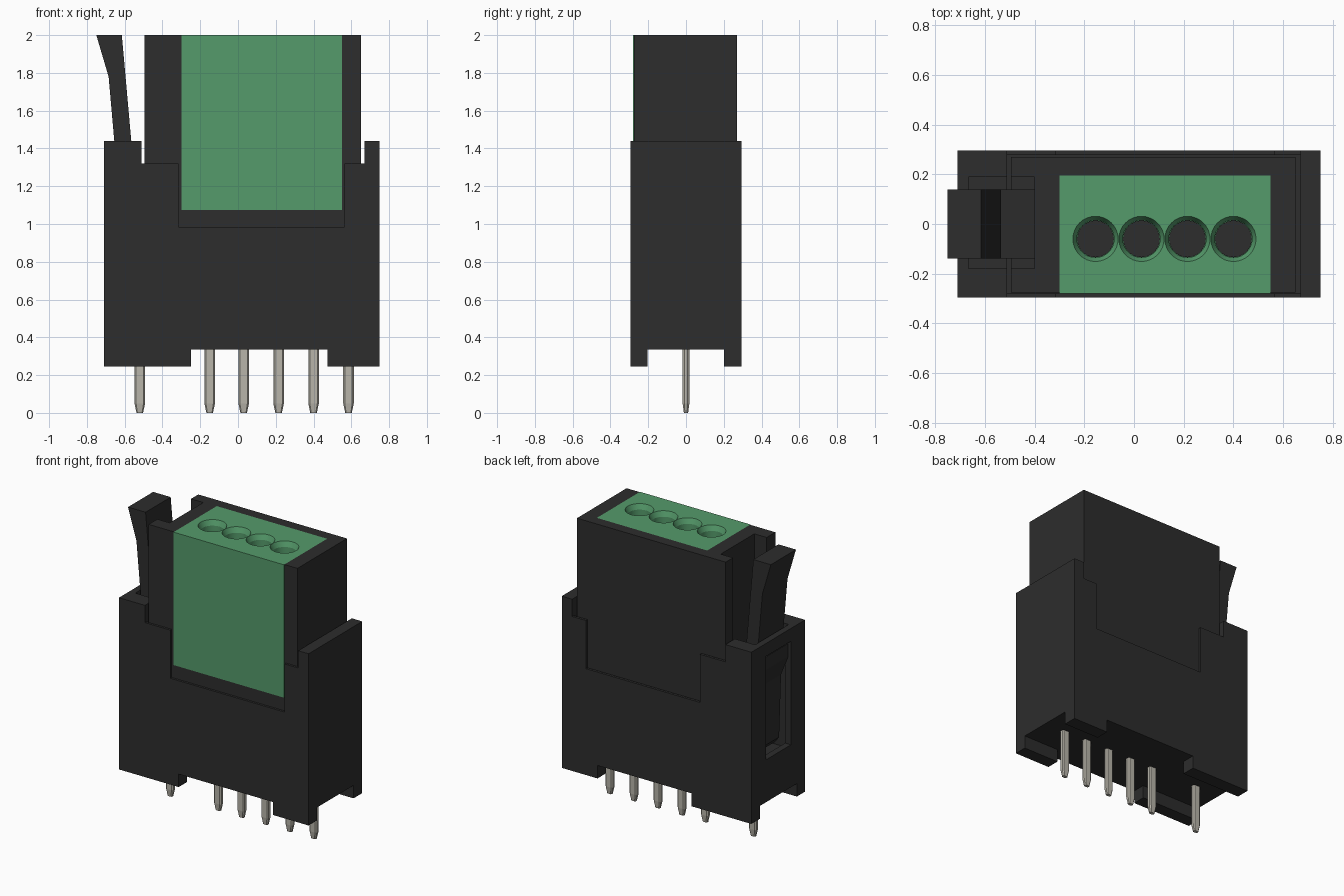
import bpy, bmesh, math
from mathutils import Matrix

cube = bpy.data.objects.get("Cube")
if cube:
    bpy.data.objects.remove(cube, do_unlink=True)


def material(name, rgb):
    m = bpy.data.materials.new(name)
    m.use_nodes = True
    m.diffuse_color = (*rgb, 1)
    bsdf = next(n for n in m.node_tree.nodes if n.type == 'BSDF_PRINCIPLED')
    bsdf.inputs["Base Color"].default_value = (*rgb, 1)
    bsdf.inputs["Roughness"].default_value = 0.6
    return m


BLACK = material("black plastic", (0.026, 0.026, 0.026))
GREEN = material("green plastic", (0.091, 0.328, 0.147))
METAL = material("pin metal", (0.48, 0.46, 0.40))


def finish(name, bm, mat):
    bmesh.ops.recalc_face_normals(bm, faces=bm.faces)
    me = bpy.data.meshes.new(name)
    bm.to_mesh(me)
    bm.free()
    me.materials.append(mat)
    ob = bpy.data.objects.new(name, me)
    bpy.context.collection.objects.link(ob)
    return ob


def loft(name, rings, mat):
    """Closed solid through matching rings of 3D points."""
    bm = bmesh.new()
    vs = [[bm.verts.new(p) for p in r] for r in rings]
    n = len(rings[0])
    bm.faces.new(vs[0])
    bm.faces.new(vs[-1])
    for a, b in zip(vs, vs[1:]):
        for i in range(n):
            j = (i + 1) % n
            bm.faces.new((a[i], a[j], b[j], b[i]))
    return finish(name, bm, mat)


def extrude_y(name, profile, y0, y1, mat):
    return loft(name, [[(x, y, z) for x, z in profile] for y in (y0, y1)], mat)


def box(name, x0, x1, y0, y1, z0, z1, mat=BLACK):
    return extrude_y(name, [(x0, z0), (x1, z0), (x1, z1), (x0, z1)], y0, y1, mat)


def circle(cx, cy, z, r, n=32):
    return [(cx + r * math.cos(2 * math.pi * i / n),
             cy + r * math.sin(2 * math.pi * i / n), z) for i in range(n)]


def cut(ob, cutters):
    """Subtract the cutters, bake the result and delete them."""
    for c in cutters:
        mod = ob.modifiers.new("cut", 'BOOLEAN')
        mod.operation = 'DIFFERENCE'
        mod.solver = 'EXACT'
        mod.object = c
    dg = bpy.context.evaluated_depsgraph_get()
    dg.update()
    me = bpy.data.meshes.new_from_object(ob.evaluated_get(dg))
    ob.modifiers.clear()
    ob.data = me
    for c in cutters:
        bpy.data.objects.remove(c, do_unlink=True)


# Socket housing: stepped outline, feet, cavity, latch slot and end window
housing = extrude_y("housing", [
    (-0.71, 0.245), (-0.25, 0.245), (-0.25, 0.335), (0.475, 0.335),
    (0.475, 0.245), (0.75, 0.245), (0.75, 1.44), (0.67, 1.44),
    (0.67, 1.32), (0.565, 1.32), (0.565, 0.985), (-0.315, 0.985),
    (-0.315, 1.32), (-0.51, 1.32), (-0.51, 1.44), (-0.71, 1.44)],
    -0.295, 0.295, BLACK)
cut(housing, [
    box("foot_gap", -1, 1, -0.205, 0.2, 0.1, 0.335),
    box("cavity", -0.51, 0.67, -0.28, 0.278, 0.5, 3),
    box("latch_slot", -0.665, -0.45, -0.18, 0.19, 0.58, 3),
    box("end_window", -0.9, -0.6, -0.14, 0.135, 0.63, 1.35),
])

# Plug body with a latch channel and a pocket for the green insert
plug = box("plug_body", -0.495, 0.65, -0.275, 0.27, 0.5, 2.0)
cut(plug, [
    box("latch_channel", -0.7, -0.40, -0.18, 0.19, 0.6, 3),
    box("insert_pocket", -0.30, 0.55, -0.5, 0.195, 1.075, 3),
])

# Green insert with four countersunk wire holes
HOLES = [-0.155, 0.03, 0.215, 0.40]
HOLE_Y = -0.06
insert = box("green_insert", -0.30, 0.55, -0.28, 0.195, 1.075, 2.0, GREEN)
cut(insert, [loft("hole_cutter", [
    circle(x, HOLE_Y, 1.4, 0.075), circle(x, HOLE_Y, 1.965, 0.075),
    circle(x, HOLE_Y, 2.0, 0.091), circle(x, HOLE_Y, 2.1, 0.091)], GREEN)
    for x in HOLES])
bpy.ops.object.select_all(action='DESELECT')
insert.select_set(True)
bpy.context.view_layer.objects.active = insert
bpy.ops.object.shade_smooth_by_angle(angle=math.radians(20))

# Dark floors of the wire holes
for i, x in enumerate(HOLES):
    loft(f"hole_floor_{i + 1}", [circle(x, HOLE_Y, 1.401, 0.074),
                                 circle(x, HOLE_Y, 1.408, 0.074)], BLACK)

# Spring latch with flared thumb tab, hook and foot
extrude_y("latch", [
    (-0.75, 2.0), (-0.615, 2.0), (-0.565, 1.44), (-0.535, 1.1),
    (-0.535, 0.74), (-0.395, 0.72), (-0.395, 0.62), (-0.59, 0.62),
    (-0.62, 0.66), (-0.635, 1.1), (-0.69, 1.24), (-0.69, 1.33),
    (-0.65, 1.34), (-0.655, 1.44), (-0.685, 1.78)], -0.138, 0.138, BLACK)

# Solder pins with chamfered edges and tapered tips
SECTION = [(1, 0.5), (0.7, 1), (-0.7, 1), (-1, 0.5),
           (-1, -0.5), (-0.7, -1), (0.7, -1), (1, -0.5)]
for i, px in enumerate([-0.52, -0.15, 0.03, 0.215, 0.40, 0.585]):
    loft(f"pin_{i + 1}", [[(px + 0.028 * s * u, 0.018 * s * v, z) for u, v in SECTION]
                          for z, s in ((0, 0.62), (0.05, 1), (0.37, 1))], METAL)
